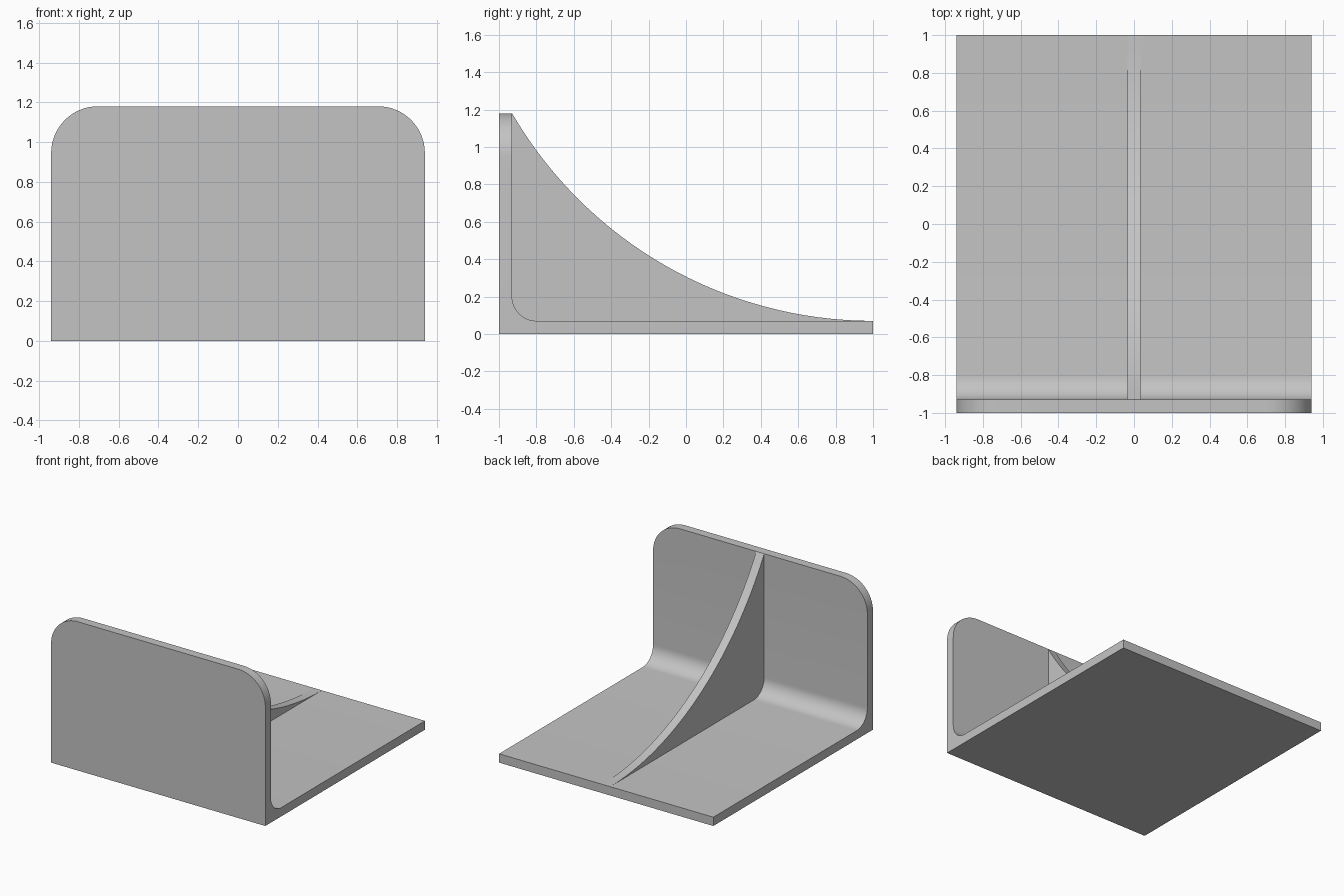
import bpy
import bmesh
from math import radians, sin, cos, asin

cube = bpy.data.objects.get("Cube")
if cube:
    bpy.data.objects.remove(cube, do_unlink=True)

WIDTH, HEIGHT, WALL = 1.88, 1.18, 0.07
FILLET, CORNER, RIB = 0.13, 0.235, 0.07

# Single grey material
grey = bpy.data.materials.new("grey")
grey.use_nodes = True
colour = (0.55, 0.55, 0.55, 1)
grey.diffuse_color = colour
grey.node_tree.nodes["Principled BSDF"].inputs["Base Color"].default_value = colour


def arc(cy, cz, radius, start, end, steps):
    """Points (y, z) along a circular arc, angles in degrees."""
    angles = [radians(start + (end - start) * i / steps) for i in range(steps + 1)]
    return [(cy + radius * cos(a), cz + radius * sin(a)) for a in angles]


def extrude_profile(name, profile, width, round_corners=False):
    """Extrude a (y, z) profile along x, centred on x = 0."""
    bm = bmesh.new()
    face = bm.faces.new([bm.verts.new((-width / 2, y, z)) for y, z in profile])
    moved = bmesh.ops.extrude_face_region(bm, geom=[face], use_keep_orig=True)["geom"]
    for v in moved:
        if isinstance(v, bmesh.types.BMVert):
            v.co.x += width
    if round_corners:
        edges = [e for e in bm.edges
                 if all(v.co.z > HEIGHT - 0.001 for v in e.verts)
                 and abs(e.verts[0].co.x - e.verts[1].co.x) < 0.001]
        bmesh.ops.bevel(bm, geom=edges, offset=CORNER, offset_type='OFFSET',
                        segments=16, profile=0.5, affect='EDGES')
    bmesh.ops.recalc_face_normals(bm, faces=bm.faces)
    mesh = bpy.data.meshes.new(name)
    bm.to_mesh(mesh)
    bm.free()
    mesh.materials.append(grey)
    obj = bpy.data.objects.new(name, mesh)
    bpy.context.collection.objects.link(obj)
    bpy.ops.object.select_all(action='DESELECT')
    obj.select_set(True)
    bpy.context.view_layer.objects.active = obj
    bpy.ops.object.shade_smooth_by_angle(angle=radians(30))
    return obj


# L-shaped plate: base and upright joined by an inner fillet
inner = WALL - 1
bend = arc(inner + FILLET, WALL + FILLET, FILLET, 180, 270, 12)
extrude_profile("angle_plate",
                [(-1, 0), (-1, HEIGHT), (inner, HEIGHT)] + bend + [(1, WALL), (1, 0)],
                WIDTH, round_corners=True)

# Central rib: concave arc from the upright's top, tangent to the base's far edge
run, rise = 1 - inner, HEIGHT - WALL
radius = (run ** 2 + rise ** 2) / (2 * rise)
sweep = asin(run / radius) * 180 / 3.14159265
curve = arc(1, WALL + radius, radius, 270 - sweep, 270, 32)
sunk = WALL / 2
extrude_profile("centre_rib",
                curve + [(1 - sunk, sunk), (inner - sunk, sunk), (inner - sunk, HEIGHT - sunk)],
                RIB)
